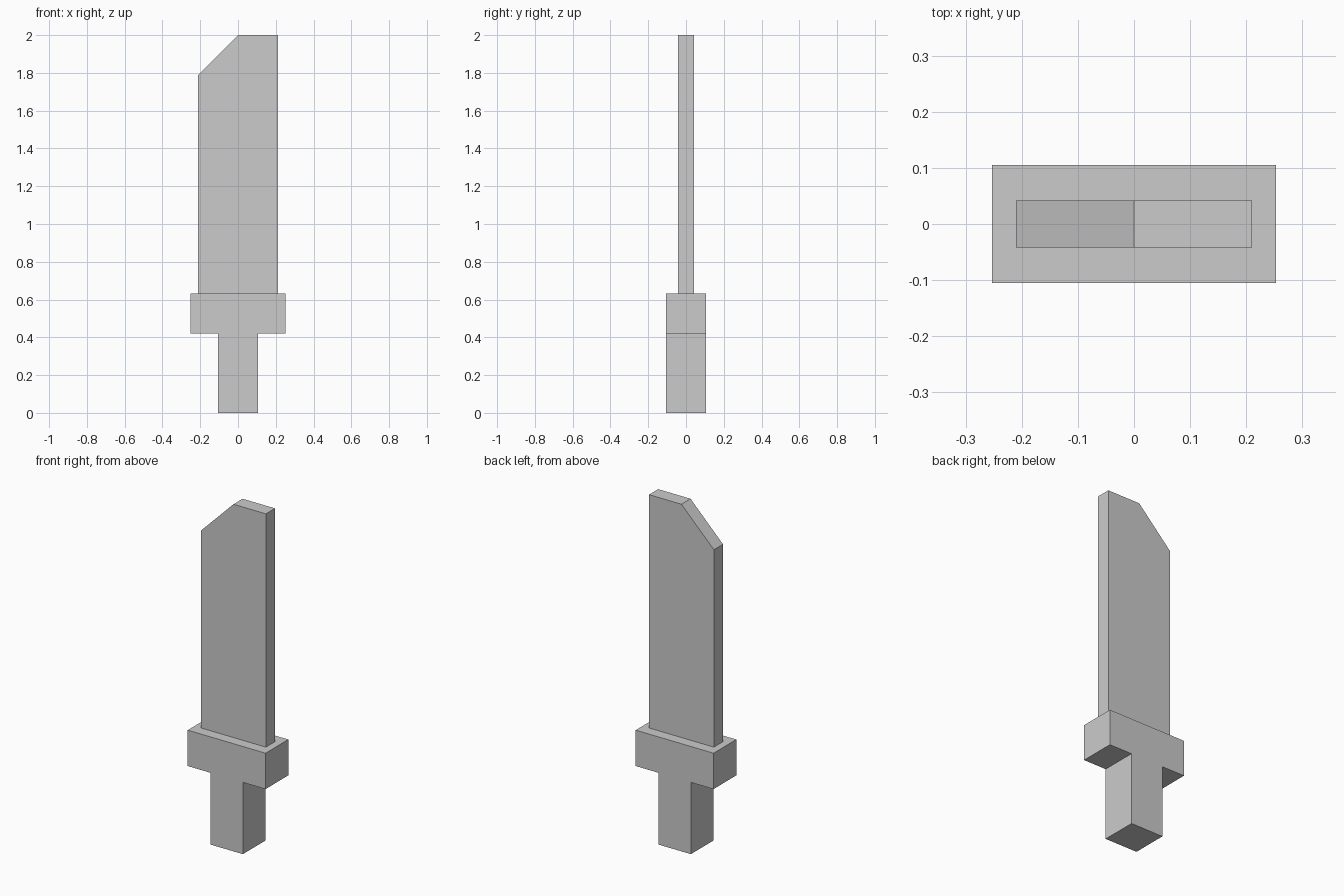
import bpy, bmesh

if "Cube" in bpy.data.objects:
    bpy.data.objects.remove(bpy.data.objects["Cube"])

U = 2 / 9.5  # design unit: total height is 9.5 units


def extrude_profile(name, points, half_depth):
    """Extrude an (x, z) outline symmetrically along y."""
    bm = bmesh.new()
    face = bm.faces.new([bm.verts.new((x * U, -half_depth * U, z * U)) for x, z in points])
    ext = bmesh.ops.extrude_face_region(bm, geom=[face])
    verts = [v for v in ext["geom"] if isinstance(v, bmesh.types.BMVert)]
    bmesh.ops.translate(bm, verts=verts, vec=(0, 2 * half_depth * U, 0))
    bmesh.ops.recalc_face_normals(bm, faces=bm.faces)
    mesh = bpy.data.meshes.new(name)
    bm.to_mesh(mesh)
    bm.free()
    obj = bpy.data.objects.new(name, mesh)
    bpy.context.collection.objects.link(obj)
    return obj


# T-shaped grip and guard in one piece, mirrored outline
half = [(0.5, 0), (0.5, 2), (1.2, 2), (1.2, 3)]
extrude_profile("grip_and_guard", half + [(-x, z) for x, z in reversed(half)], 0.5)

# Blade with a clipped tip, standing on the guard
extrude_profile("blade", [(-1, 3), (1, 3), (1, 9.5), (0, 9.5), (-1, 8.5)], 0.2)
